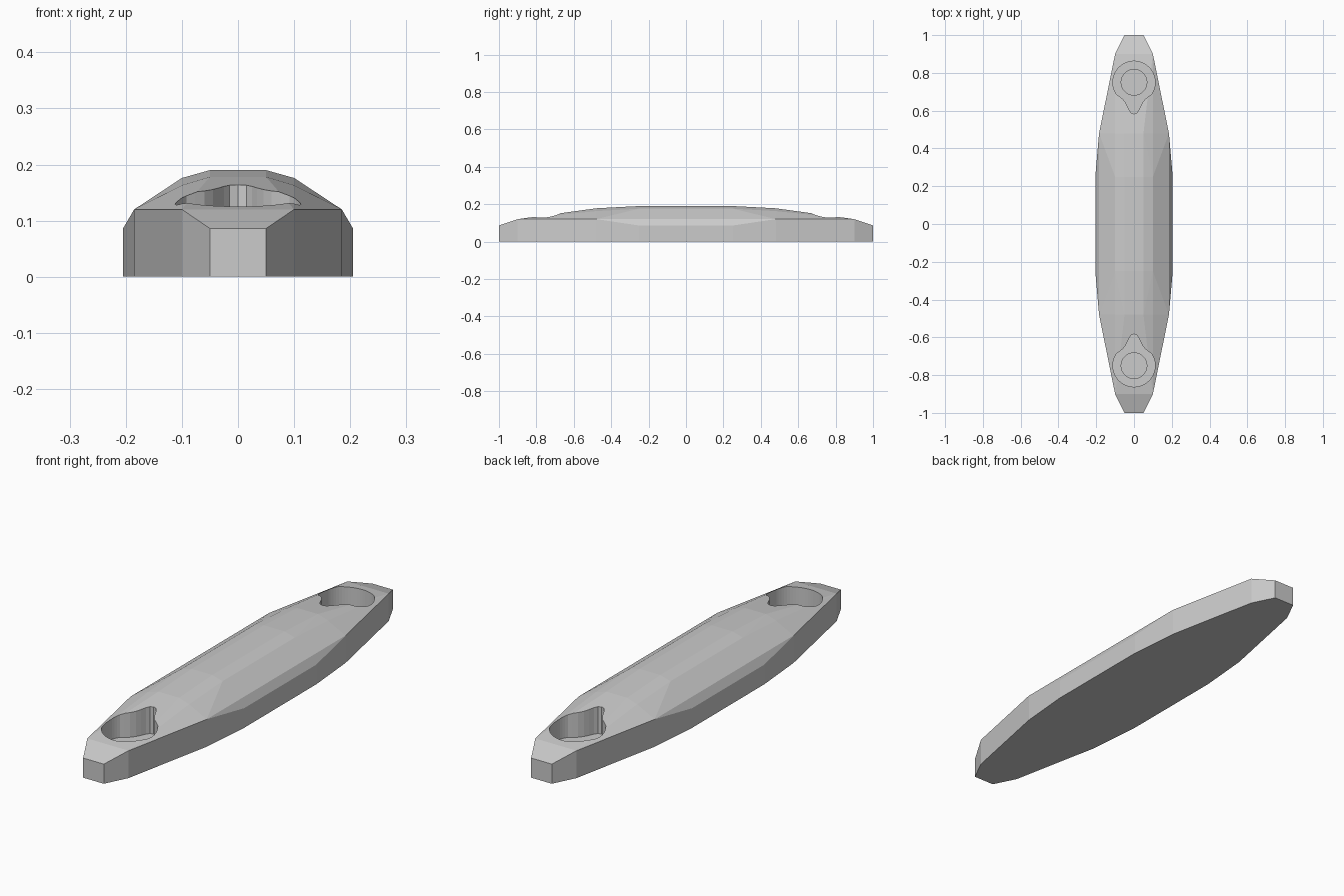
import bpy, bmesh
from math import sin, cos, radians, pi

if "Cube" in bpy.data.objects:
    bpy.data.objects.remove(bpy.data.objects["Cube"])


def mesh_object(name, bm):
    bmesh.ops.recalc_face_normals(bm, faces=bm.faces)
    me = bpy.data.meshes.new(name)
    bm.to_mesh(me)
    bm.free()
    ob = bpy.data.objects.new(name, me)
    bpy.context.collection.objects.link(ob)
    return ob


def prism(name, pts, z0, z1):
    bm = bmesh.new()
    face = bm.faces.new([bm.verts.new((x, y, z0)) for x, y in pts])
    ext = bmesh.ops.extrude_face_region(bm, geom=[face])
    for v in ext["geom"]:
        if isinstance(v, bmesh.types.BMVert):
            v.co.z = z1
    return mesh_object(name, bm)


# Faceted boat-shaped body: one quarter of the points, mirrored, then hulled
outline = [(.05, 1), (.10, .90), (.185, .48), (.205, .25)]
quarter = [(x, y, z) for x, y in outline for z in (0, .086)]
quarter += [(.05, .90, .12), (.10, .90, .12),
            (.05, .48, .178), (.10, .48, .163), (.185, .48, .12),
            (.05, .25, .19), (.10, .25, .176), (.185, .25, .12)]
bm = bmesh.new()
for sx in (-1, 1):
    for sy in (-1, 1):
        for x, y, z in quarter:
            bm.verts.new((sx * x, sy * y, z))
bmesh.ops.convex_hull(bm, input=bm.verts)
bmesh.ops.dissolve_limit(bm, angle_limit=radians(.5), verts=bm.verts, edges=bm.edges)
body = mesh_object("body", bm)

# Screw recesses: round pocket with a pointed relief towards the middle
R, CY = .112, .75
arc = [(R * cos(a), CY + R * sin(a))
       for a in (radians(-35 + 125 * i / 20) for i in range(21))]
relief = [(0, .583), (.015, .588), (.025, .602), (.034, .622),
          (.045, .643), (.06, .662), (.077, .675)]
half = relief + arc
pocket = half + [(-x, y) for x, y in reversed(half[1:-1])]
screw = [(.068 * cos(2 * pi * i / 40), CY + .068 * sin(2 * pi * i / 40))
         for i in range(40)]

for sy in (-1, 1):
    for name, pts, z0, z1 in (("pocket_cutter", pocket, .045, .4),
                              ("screw_cutter", screw, .015, .3)):
        cutter = prism(name, [(x, sy * y) for x, y in pts], z0, z1)
        cutter.hide_render = True
        mod = body.modifiers.new("cut", "BOOLEAN")
        mod.operation = 'DIFFERENCE'
        mod.solver = 'EXACT'
        mod.object = cutter
        bpy.context.view_layer.objects.active = body
        bpy.ops.object.modifier_apply(modifier=mod.name)
        bpy.data.objects.remove(cutter)
